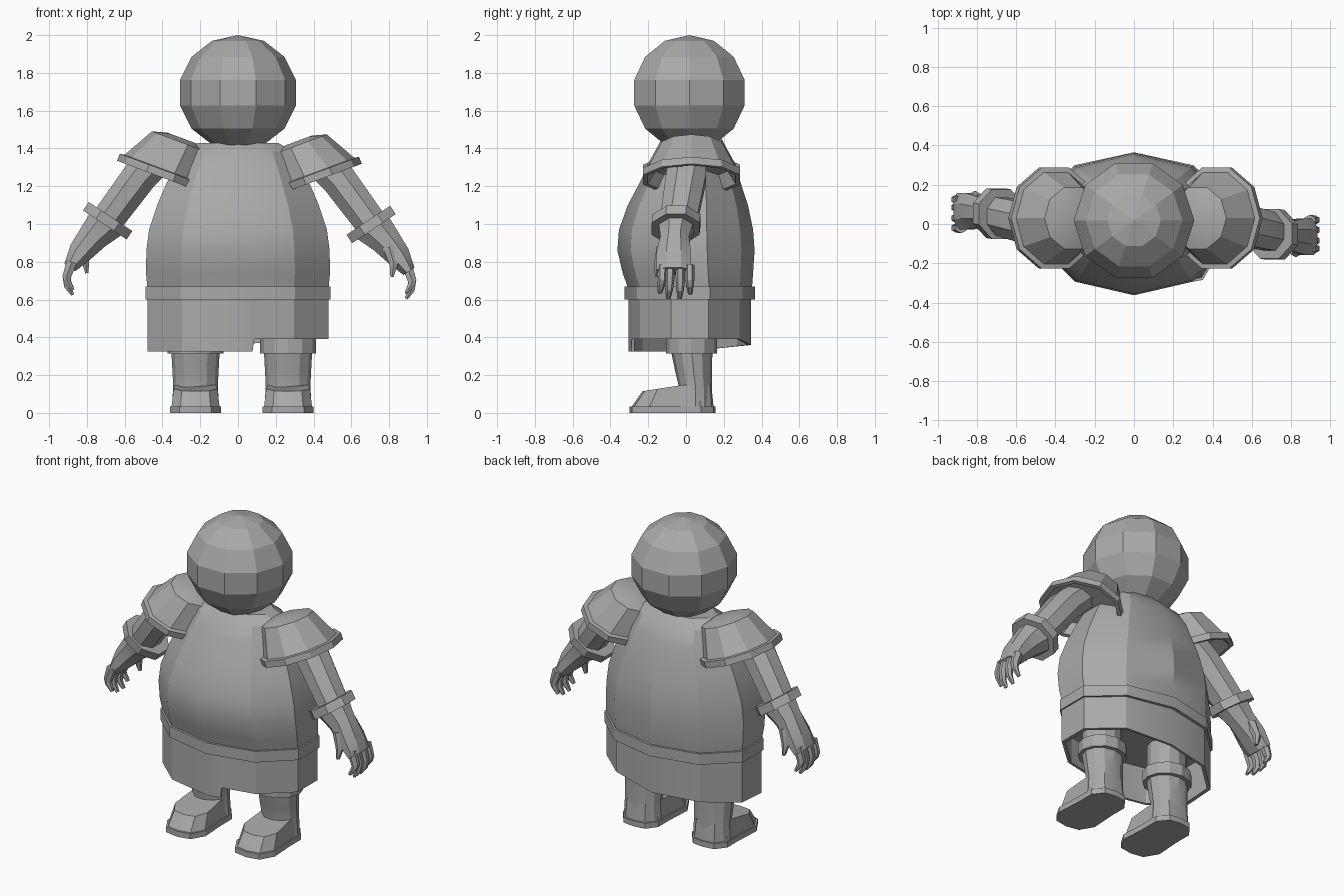
import bpy, bmesh, math
from mathutils import Vector

if "Cube" in bpy.data.objects:
    bpy.data.objects.remove(bpy.data.objects["Cube"])

grey = bpy.data.materials.new("plain_grey")
grey.diffuse_color = (0.4, 0.4, 0.4, 1)
grey.use_nodes = True
grey.node_tree.nodes["Principled BSDF"].inputs["Base Color"].default_value = grey.diffuse_color


def finish(name, bm, smooth=True):
    """Turn a bmesh into a named object with the shared material."""
    bmesh.ops.recalc_face_normals(bm, faces=bm.faces[:])
    me = bpy.data.meshes.new(name)
    bm.to_mesh(me)
    bm.free()
    me.materials.append(grey)
    ob = bpy.data.objects.new(name, me)
    bpy.context.collection.objects.link(ob)
    if smooth:
        bpy.ops.object.select_all(action='DESELECT')
        bpy.context.view_layer.objects.active = ob
        ob.select_set(True)
        bpy.ops.object.shade_smooth_by_angle(angle=math.radians(25))
    return ob


def loft(name, rings, smooth=True):
    """Skin a series of equal-sized point rings and cap both ends."""
    bm = bmesh.new()
    loops = [[bm.verts.new(p) for p in r] for r in rings]
    n = len(loops[0])
    for a, b in zip(loops, loops[1:]):
        for i in range(n):
            j = (i + 1) % n
            bm.faces.new((a[i], a[j], b[j], b[i]))
    bm.faces.new(loops[0])
    bm.faces.new(loops[-1])
    return finish(name, bm, smooth)


def oval(z, rx, ry, cx=0, cy=0, n=10):
    """Horizontal ring with a vertex on the front centre line."""
    return [Vector((cx + rx * math.sin(math.tau * i / n),
                    cy - ry * math.cos(math.tau * i / n), z)) for i in range(n)]


def tube(name, path, n=8):
    """Limb along a path of (x, y, z, in-plane radius, y radius)."""
    pts = [Vector(p[:3]) for p in path]
    rings = []
    for i, p in enumerate(path):
        t = pts[min(i + 1, len(pts) - 1)] - pts[max(i - 1, 0)]
        u = Vector((-t.z, 0, t.x)).normalized()
        rings.append([pts[i] + u * p[3] * math.cos(math.tau * (k + .5) / n)
                      + Vector((0, p[4] * math.sin(math.tau * (k + .5) / n), 0))
                      for k in range(n)])
    return loft(name, rings)


# Head: coarse ten-sided ball
bm = bmesh.new()
bmesh.ops.create_uvsphere(bm, u_segments=10, v_segments=7, radius=1)
for v in bm.verts:
    x, y, z = v.co
    a = math.radians(18)
    v.co = (0.315 * (x * math.cos(a) - y * math.sin(a)),
            0.018 + 0.315 * (x * math.sin(a) + y * math.cos(a)), 1.695 + 0.305 * z)
finish("head", bm, smooth=False)

# Torso: round belly narrowing to the neck
loft("torso", [oval(z, rx, ry, 0, cy) for z, rx, ry, cy in (
    (.64, .50, .325, .02), (.67, .505, .33, .02), (.74, .512, .345, .01),
    (.86, .51, .363, 0), (.97, .495, .355, 0), (1.1, .45, .318, .01),
    (1.2, .405, .275, .02), (1.3, .355, .235, .03), (1.385, .31, .18, .03),
    (1.43, .22, .13, .03))])

# Belt
loft("belt", [oval(z, .515, .345, 0, .02) for z in (.6, .67)])

# Skirt: open shell whose hem is shorter on one half
base = oval(0, .505, .325, 0, .02)
base[1:1] = [base[0].lerp(base[1], .26), base[0].lerp(base[1], .29)]


def hem(p):
    return .39 if p.x > .082 else .325 + .1 * max(0, p.y)


def inset(p, z):
    return Vector((p.x * .95, .02 + (p.y - .02) * .95, z))


loft("skirt", [[Vector((p.x, p.y, .61)) for p in base],
               [Vector((p.x, p.y, hem(p))) for p in base],
               [inset(p, hem(p)) for p in base],
               [inset(p, .56) for p in base]])

# Half outline of the sole, toe to heel
SOLE = [(0, -.30), (.085, -.285), (.135, -.2), (.125, -.03), (.125, .08), (.075, .145), (0, .155)]


def foot_ring(cx, z, grow, front, rise=0.0):
    """Sole outline, squeezed so that it starts at the given front."""
    half = SOLE + [(-x, y) for x, y in SOLE[-2:0:-1]]
    out = []
    for x, y in half:
        t = (y + .30) / .455
        out.append(Vector((cx + x * grow, front + t * (.155 - (1 - grow) * .15 - front),
                           z + rise * min(1, t * 1.6))))
    return out


for side, cx in (("left", .265), ("right", -.225)):
    # Boot: sole, foot and shaft
    loft(side + "_sole", [foot_ring(cx, 0, 1, -.30), foot_ring(cx, .035, 1, -.30)])
    loft(side + "_foot", [foot_ring(cx, .03, .94, -.29), foot_ring(cx, .115, .86, -.23, .035)])
    loft(side + "_shaft", [oval(z, rx, ry, cx, cy, 12) for z, rx, ry, cy in (
        (.03, .125, .09, .05), (.14, .118, .088, .05), (.22, .122, .097, .04),
        (.33, .128, .11, .03))])
    loft(side + "_boot_cuff", [oval(z, .148, .135, cx, .03, 12) for z in (.315, .39)])
    loft(side + "_leg", [oval(z, .12, .11, cx, .03, 12) for z in (.37, .58)])

# Shoulder pads, arms and hands; (sign, y swing, x shift, z shift)
for side, s, sw, dx, dz in (("left", 1, -1, 0, 0), ("right", -1, 1, -.015, .02)):

    def pad_ring(x, z, a, b):
        return [Vector((s * (x + dx + .94 * a * math.cos(math.tau * k / 10)),
                        .03 + b * math.sin(math.tau * k / 10),
                        z + dz * .8 + .35 * a * math.cos(math.tau * k / 10)))
                for k in range(10)]

    # Shoulder pad: thick rim with a hollow underside and faceted dome
    loft(side + "_shoulder_pad", [
        pad_ring(.39, 1.30, .18, .2), pad_ring(.43, 1.235, .215, .245),
        pad_ring(.43, 1.235, .24, .27), pad_ring(.415, 1.272, .24, .27),
        pad_ring(.413, 1.275, .215, .245), pad_ring(.325, 1.42, .155, .165),
        pad_ring(.315, 1.44, .08, .09)])

    def limb(name, path, n=8):
        return tube(side + "_" + name, [(s * (x + dx), sw * y, z + dz, a, b)
                                        for x, y, z, a, b in path], n)

    limb("arm", [(.38, -.01, 1.38, .09, .1), (.53, .0, 1.24, .1, .115),
                 (.70, .04, 1.01, .092, .105)])
    limb("wrist_cuff", [(.69, .05, 1.02, .15, .137), (.72, .055, .975, .15, .137)])
    limb("hand", [(.70, .05, 1.00, .115, .105), (.78, .06, .915, .088, .082),
                  (.85, .065, .83, .07, .1), (.905, .065, .75, .038, .1)])
    # Curled fingers and thumb
    for i, y in enumerate((.125, .085, .03, -.02)):
        drop = (.03, 0, 0, .025)[i]
        limb("finger_%d" % (i + 1), [(.895, y, .78, .032, .026), (.922, y, .70, .026, .024),
                                     (.918, y * 1.05, .65 + drop, .02, .02),
                                     (.89, y * 1.1, .605 + drop, .01, .012)], 6)
    limb("thumb", [(.80, .12, .88, .04, .035), (.825, .145, .79, .026, .024),
                   (.815, .15, .72, .01, .014)], 6)
